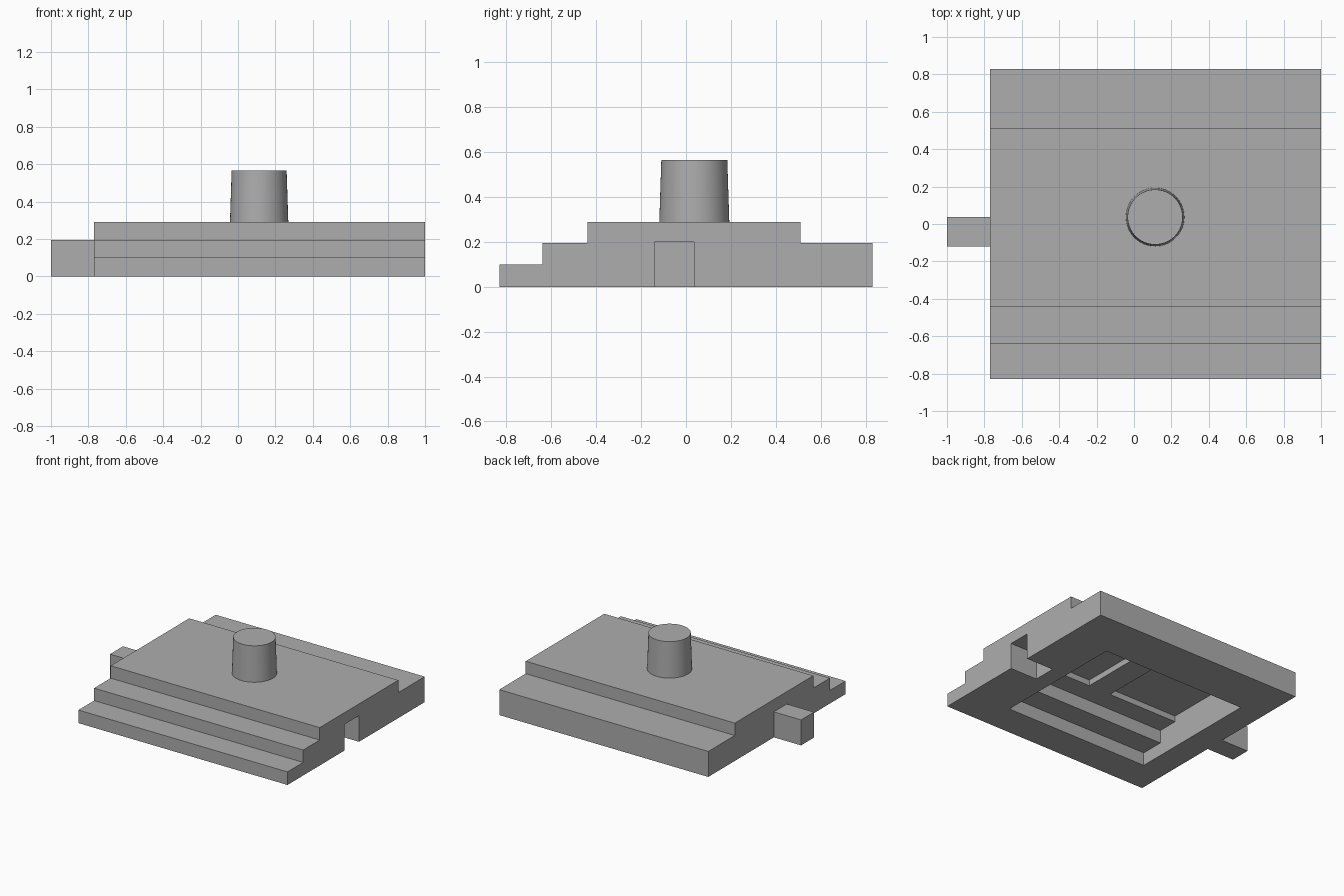
import bpy
import bmesh
from math import radians

old = bpy.data.objects.get("Cube")
if old:
    bpy.data.objects.remove(old, do_unlink=True)

grey = bpy.data.materials.new("plain grey")
grey.use_nodes = True
grey.diffuse_color = (0.42, 0.42, 0.42, 1)
grey.node_tree.nodes["Principled BSDF"].inputs["Base Color"].default_value = grey.diffuse_color


def extrude_profile(name, points, x0, x1):
    """Sweep a (y, z) outline along x."""
    bm = bmesh.new()
    face = bm.faces.new([bm.verts.new((x0, y, z)) for y, z in points])
    swept = bmesh.ops.extrude_face_region(bm, geom=[face])["geom"]
    bmesh.ops.translate(bm, vec=(x1 - x0, 0, 0),
                        verts=[v for v in swept if isinstance(v, bmesh.types.BMVert)])
    bmesh.ops.recalc_face_normals(bm, faces=bm.faces)
    mesh = bpy.data.meshes.new(name)
    bm.to_mesh(mesh)
    bm.free()
    mesh.materials.append(grey)
    obj = bpy.data.objects.new(name, mesh)
    bpy.context.collection.objects.link(obj)
    return obj


def box(name, x0, x1, y0, y1, z0, z1):
    return extrude_profile(name, [(y0, z0), (y1, z0), (y1, z1), (y0, z1)], x0, x1)


def cut(target, cutter):
    cutter.hide_render = True
    mod = target.modifiers.new("cut", "BOOLEAN")
    mod.operation = "DIFFERENCE"
    mod.solver = "EXACT"
    mod.object = cutter
    bpy.context.view_layer.objects.active = target
    bpy.ops.object.modifier_apply(modifier=mod.name)
    bpy.data.objects.remove(cutter, do_unlink=True)


# Stepped body
LOW, MID, TOP = 0.1, 0.195, 0.29
body = extrude_profile("stepped_body", [
    (-0.83, 0), (0.83, 0), (0.83, MID), (0.51, MID), (0.51, TOP),
    (-0.44, TOP), (-0.44, MID), (-0.64, MID), (-0.64, LOW), (-0.83, LOW)], -0.77, 1)

# Stepped hollow underneath
IN_X0, IN_X1, IN_Y1 = -0.575, 0.645, 0.47
cut(body, extrude_profile("hollow_cutter", [
    (-0.58, -0.1), (IN_Y1, -0.1), (IN_Y1, 0.2), (-0.4, 0.2), (-0.4, LOW), (-0.58, LOW)],
    IN_X0, IN_X1))

# Two deeper pockets that leave a rib below the knob
for x0, x1 in ((IN_X0, 0.015), (0.205, IN_X1)):
    cut(body, box("pocket_cutter", x0, x1, -0.24, IN_Y1, 0.15, 0.245))

# Socket on one side, matching tab on the other
cut(body, box("socket_cutter", 0.77, 1.1, -0.14, 0.035, -0.1, 0.2))
box("side_tab", -1, -0.77, -0.12, 0.037, 0, MID)

# Tapered knob
bpy.ops.mesh.primitive_cone_add(vertices=64, radius1=0.156, radius2=0.147,
                                depth=0.275, location=(0.113, 0.037, 0.4275))
knob = bpy.context.object
knob.name = "tapered_knob"
knob.data.materials.append(grey)
bpy.ops.object.shade_smooth_by_angle(angle=radians(30))
